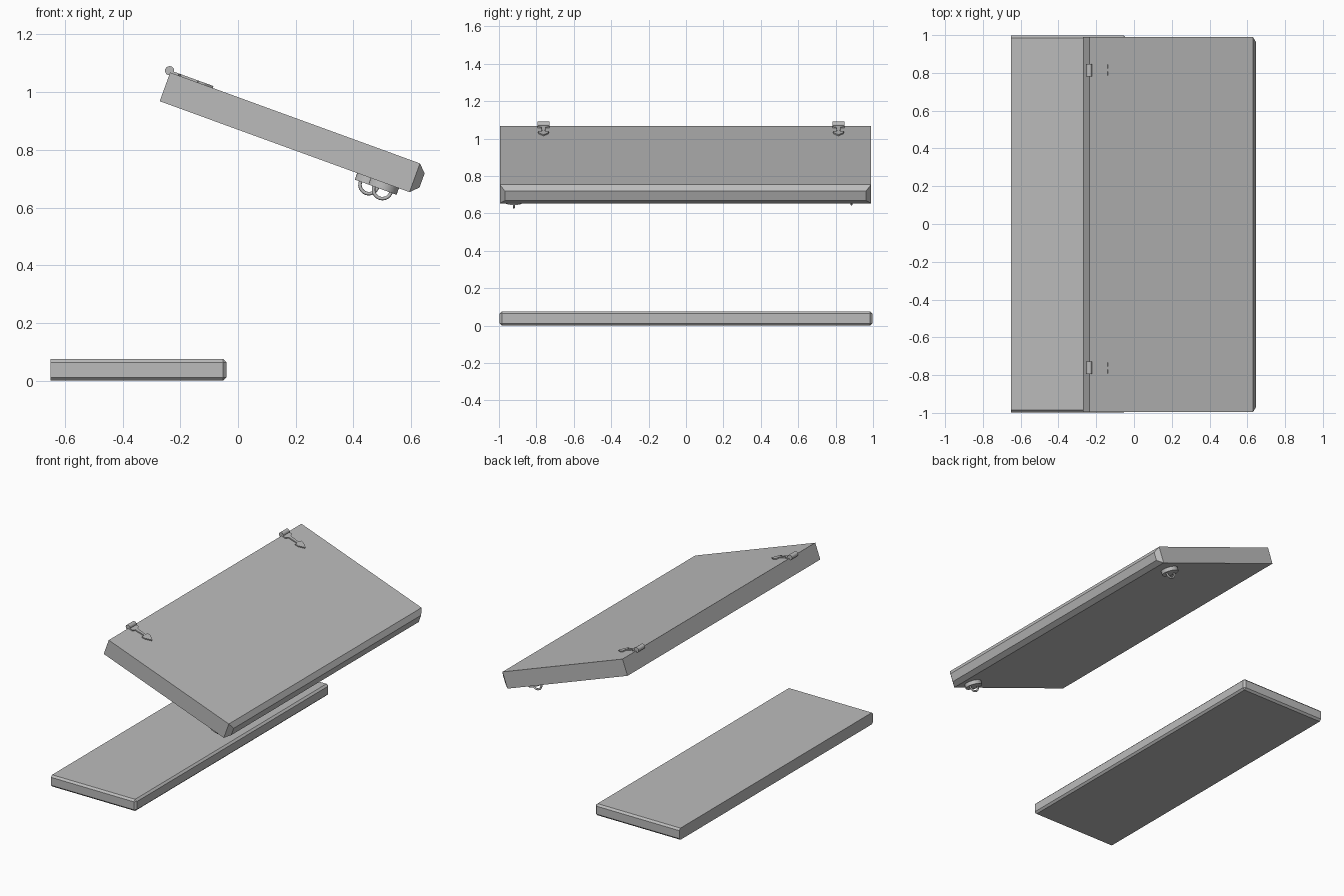
import bpy, bmesh, math
from mathutils import Matrix, Vector

cube = bpy.data.objects.get("Cube")
if cube:
    bpy.data.objects.remove(cube, do_unlink=True)

gray = bpy.data.materials.new("plain gray")
gray.use_nodes = True
COLOR = (0.5, 0.5, 0.5, 1)
gray.diffuse_color = COLOR
gray.node_tree.nodes["Principled BSDF"].inputs["Base Color"].default_value = COLOR

# Frame of the tilted panel: x runs down the slope, z out of its upper face
TILT = Matrix.Translation((-0.235, 0, 1.068)) @ Matrix.Rotation(math.radians(20), 4, 'Y')
THICK = 0.106


def finish(name, bm, matrix=Matrix(), smooth=False):
    bmesh.ops.recalc_face_normals(bm, faces=bm.faces[:])
    mesh = bpy.data.meshes.new(name)
    bm.to_mesh(mesh)
    bm.free()
    mesh.materials.append(gray)
    obj = bpy.data.objects.new(name, mesh)
    bpy.context.collection.objects.link(obj)
    obj.matrix_world = matrix
    if smooth:
        bpy.ops.object.select_all(action='DESELECT')
        obj.select_set(True)
        bpy.context.view_layer.objects.active = obj
        bpy.ops.object.shade_smooth_by_angle(angle=math.radians(40))
    return obj


def slab(name, lo, hi, chamfer, pick, matrix=Matrix()):
    """Box between two corners, chamfered on the edges that pick accepts."""
    lo, hi = Vector(lo), Vector(hi)
    bm = bmesh.new()
    bmesh.ops.create_cube(bm, size=1, matrix=Matrix.Translation((lo + hi) / 2)
                          @ Matrix.Diagonal((*(hi - lo), 1)))
    mid = (lo.x + hi.x) / 2
    edges = [e for e in bm.edges if pick([v.co.x > mid for v in e.verts])]
    bmesh.ops.bevel(bm, geom=edges, offset=chamfer, segments=1, affect='EDGES')
    return finish(name, bm, matrix)


# Two boards
slab("lower_board", (-0.65, -0.997, 0), (-0.04, 0.997, 0.076), 0.012, any)
slab("upper_board", (0, -0.995, -THICK), (0.948, 0.989, 0), 0.027, all, TILT)


def strap(name, y):
    """Flat hinge strap with a narrow stem and a spear-shaped tip."""
    half = [(-0.005, 0.033), (0.03, 0.033), (0.038, 0.012), (0.1, 0.008),
            (0.102, 0.03), (0.125, 0.026), (0.157, 0.002)]
    bm = bmesh.new()
    outline = half + [(x, -w) for x, w in reversed(half)]
    face = bm.faces.new([bm.verts.new((x, y + w, 0)) for x, w in outline])
    top = bmesh.ops.extrude_face_region(bm, geom=[face])
    bmesh.ops.translate(bm, vec=(0, 0, 0.007),
                        verts=[g for g in top["geom"] if isinstance(g, bmesh.types.BMVert)])
    finish(name, bm, TILT)


def cylinder(name, radius, depth, matrix, sides):
    bm = bmesh.new()
    bmesh.ops.create_cone(bm, cap_ends=True, segments=sides, radius1=radius,
                          radius2=radius, depth=depth, matrix=matrix)
    finish(name, bm, TILT, True)


def ring(name, center, major, minor, turns=32, sides=10):
    """Torus standing in the xz plane."""
    bm = bmesh.new()
    loops = []
    for i in range(turns):
        a = math.tau * i / turns
        loop = []
        for j in range(sides):
            b = math.tau * j / sides
            r = major + minor * math.cos(b)
            loop.append(bm.verts.new((center[0] + r * math.cos(a),
                                      center[1] + minor * math.sin(b),
                                      center[2] + r * math.sin(a))))
        loops.append(loop)
    for i in range(turns):
        p, q = loops[i], loops[(i + 1) % turns]
        for j in range(sides):
            k = (j + 1) % sides
            bm.faces.new((p[j], q[j], q[k], p[k]))
    finish(name, bm, TILT, True)


# Hinges on the raised edge of the upper board
for side, y in (("front", -0.762), ("back", 0.815)):
    strap(side + "_hinge_strap", y)
    cylinder(side + "_hinge_barrel", 0.016, 0.066,
             Matrix.Translation((-0.004, y, 0.005)) @ Matrix.Rotation(math.pi / 2, 4, 'X'), 16)

# Ring pulls beneath the low edge of the upper board
for side, x, y in (("front", 0.83, -0.92), ("back", 0.78, 0.885)):
    cylinder(side + "_pull_base", 0.052, 0.024,
             Matrix.Translation((x, y, -THICK - 0.012)), 32)
    ring(side + "_pull_ring", (x, y, -THICK - 0.024), 0.031, 0.006)
